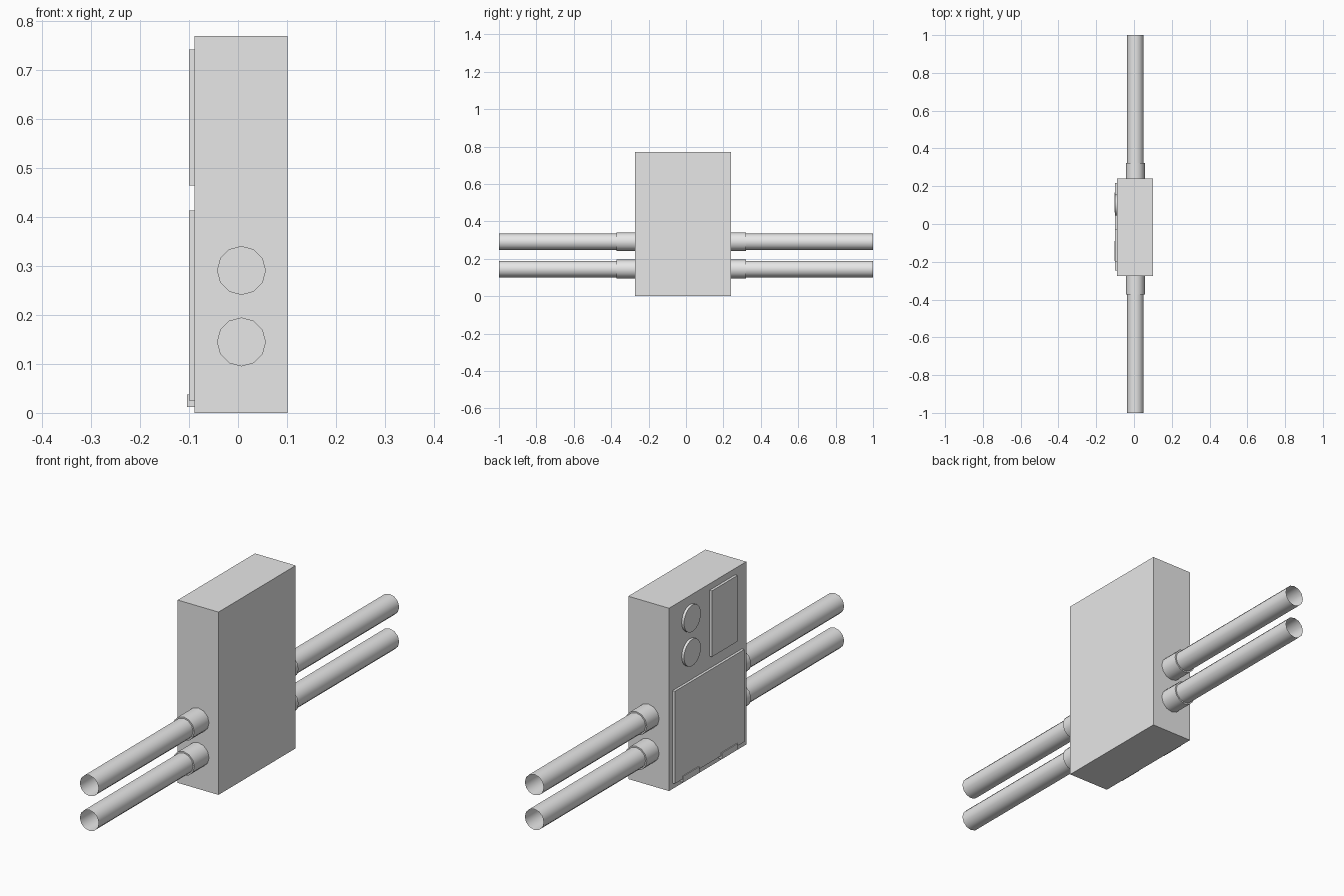
import bpy
from math import pi, radians

cube = bpy.data.objects.get("Cube")
if cube:
    bpy.data.objects.remove(cube, do_unlink=True)

# One flat grey for everything
grey = bpy.data.materials.new("light grey")
grey.use_nodes = True
COLOUR = (0.8, 0.8, 0.8, 1)
grey.diffuse_color = COLOUR
grey.node_tree.nodes["Principled BSDF"].inputs["Base Color"].default_value = COLOUR


def box(name, x, y, z):
    """Box from (low, high) ranges on each axis."""
    ranges = (x, y, z)
    bpy.ops.mesh.primitive_cube_add(size=1, location=[sum(r) / 2 for r in ranges])
    obj = bpy.context.object
    obj.name = name
    obj.scale = [r[1] - r[0] for r in ranges]
    bpy.ops.object.transform_apply(location=False, rotation=False, scale=True)
    obj.data.materials.append(grey)
    return obj


def cylinder(name, axis, radius, span, centre, sides, fill="NGON"):
    """Smooth cylinder along x or y; centre gives the other two coordinates."""
    middle = sum(span) / 2
    along_x = axis == "x"
    location = (middle, *centre) if along_x else (centre[0], middle, centre[1])
    rotation = (0, pi / 2, 0) if along_x else (pi / 2, 0, 0)
    bpy.ops.mesh.primitive_cylinder_add(
        vertices=sides, radius=radius, depth=abs(span[1] - span[0]),
        location=location, rotation=rotation, end_fill_type=fill)
    obj = bpy.context.object
    obj.name = name
    obj.data.materials.append(grey)
    bpy.ops.object.shade_smooth_by_angle(angle=radians(40))
    return obj


# Cabinet
FACE = -0.089
BACK, FRONT = 0.24, -0.274
box("cabinet", (FACE, 0.101), (FRONT, BACK), (0, 0.77))

# Door with two hinges along its lower edge, and upper panel
box("door", (-0.1, FACE), (-0.245, 0.217), (0.025, 0.414))
box("upper_panel", (-0.1, FACE), (-0.2, -0.03), (0.465, 0.743))
for name, span in (("rear_hinge", (0.06, 0.167)), ("front_hinge", (-0.197, -0.09))):
    box(name, (-0.104, FACE), span, (0.012, 0.038))

# Round dials beside the upper panel
for name, z in (("upper_dial", 0.677), ("lower_dial", 0.533)):
    cylinder(name, "x", 0.056, (-0.1, FACE), (0.1, z), 24)

# Two conduits leaving each end, each through a collar
for level, z in (("upper", 0.291), ("lower", 0.145)):
    for end, wall, lip, tip in (("front", FRONT, -0.372, -1), ("rear", BACK, 0.322, 1)):
        cylinder(f"{level}_{end}_collar", "y", 0.05, (wall, lip), (0.007, z), 12)
        cylinder(f"{level}_{end}_conduit", "y", 0.044, (lip, tip), (0.007, z), 12, "NOTHING")
